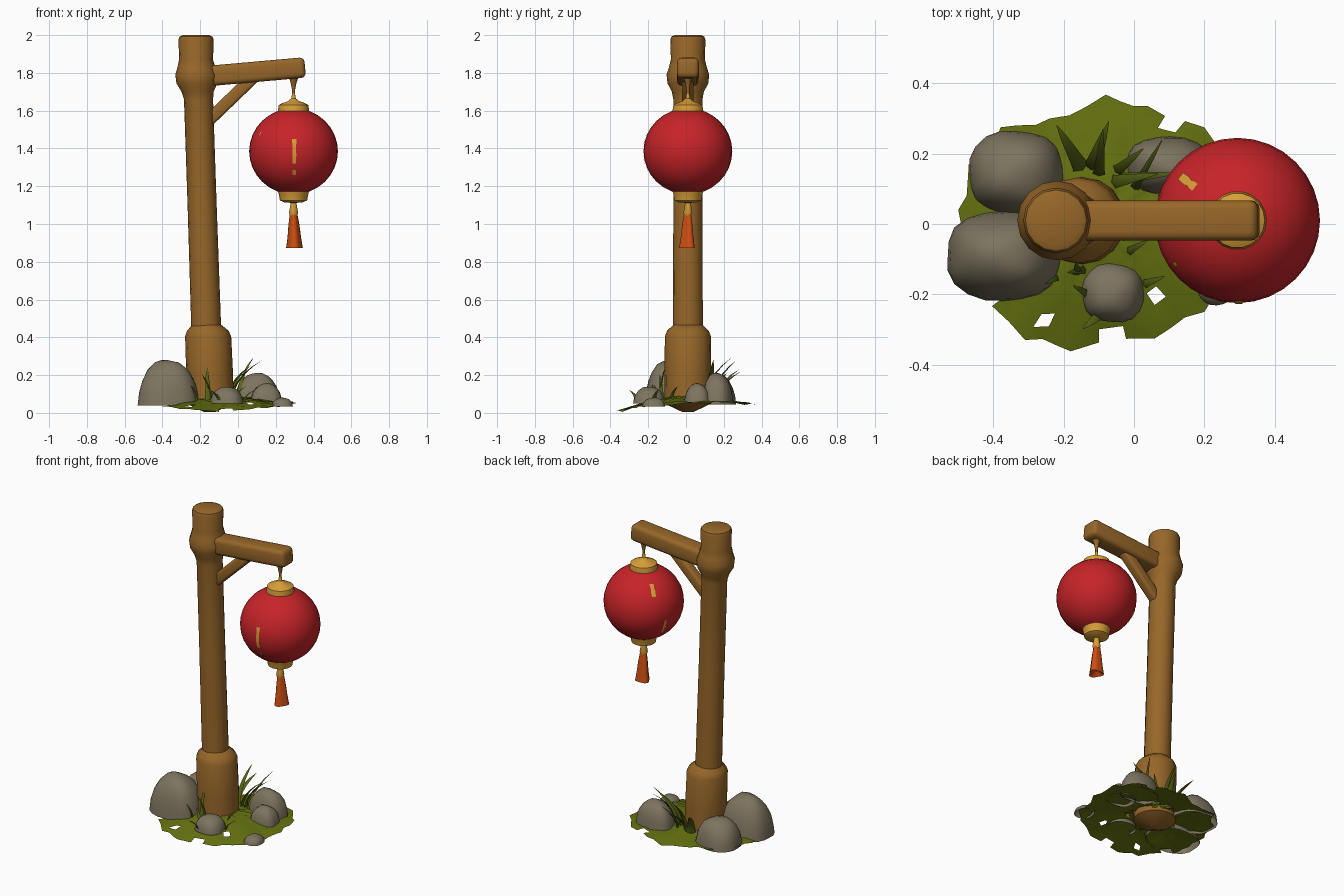
import bpy, bmesh, math, random
from mathutils import Vector, Matrix

if "Cube" in bpy.data.objects:
    bpy.data.objects.remove(bpy.data.objects["Cube"])
random.seed(4)

def mat(name, col):
    m = bpy.data.materials.new(name)
    m.diffuse_color = (*col, 1)
    m.use_nodes = True
    m.node_tree.nodes["Principled BSDF"].inputs["Base Color"].default_value = m.diffuse_color
    return m

WOOD = mat("brown wood", (0.31, 0.135, 0.022))
RED = mat("lantern red", (0.57, 0.017, 0.021))
GOLD = mat("gold", (0.68, 0.34, 0.04))
ORANGE = mat("tassel orange", (0.62, 0.08, 0.006))
MOSS = mat("moss green", (0.13, 0.165, 0.005))
BLADE = mat("grass green", (0.095, 0.13, 0.008))
STONE = mat("grey stone", (0.205, 0.175, 0.115))

def finish(bm, name, m, angle=40, normals=True):
    if normals:
        bmesh.ops.recalc_face_normals(bm, faces=bm.faces[:])
    me = bpy.data.meshes.new(name)
    bm.to_mesh(me)
    bm.free()
    me.materials.append(m)
    for p in me.polygons:
        p.use_smooth = True
    me.set_sharp_from_angle(angle=math.radians(angle))
    ob = bpy.data.objects.new(name, me)
    bpy.context.collection.objects.link(ob)
    return ob

def lathe(name, rings, m, sides=20, wave=None, angle=40):
    """Stacked rings given as (x, y, z, radius), capped at both ends."""
    bm = bmesh.new()
    loops = []
    for x, y, z, r in rings:
        loop = []
        for i in range(sides):
            a = math.tau * i / sides
            k = wave(a) if wave else 1
            loop.append(bm.verts.new((x + r * k * math.cos(a), y + r * k * math.sin(a), z)))
        loops.append(loop)
    for a, b in zip(loops, loops[1:]):
        for i in range(sides):
            j = (i + 1) % sides
            bm.faces.new((a[i], a[j], b[j], b[i]))
    bm.faces.new(loops[0])
    bm.faces.new(loops[-1])
    return finish(bm, name, m, angle)

def beam(name, p, q, w, h, bev, m):
    """Rounded box between two points."""
    p, q = Vector(p), Vector(q)
    d = q - p
    bm = bmesh.new()
    bmesh.ops.create_cube(bm, size=1)
    bmesh.ops.scale(bm, vec=(d.length, w, h), verts=bm.verts[:])
    bmesh.ops.bevel(bm, geom=bm.edges[:], offset=bev, segments=3, profile=0.5, affect='EDGES')
    M = Matrix.Translation((p + q) / 2) @ Matrix.Rotation(-math.atan2(d.z, d.x), 4, 'Y')
    bmesh.ops.transform(bm, matrix=M, verts=bm.verts[:])
    return finish(bm, name, m)

CY = 0.01
# post with knot ring near the top, and the thick foot
lathe("post", [(-0.17, CY, 0.30, 0.08), (-0.17, CY, 0.5, 0.079), (-0.19, CY, 1.1, 0.077),
               (-0.209, CY, 1.66, 0.077), (-0.214, CY, 1.70, 0.085), (-0.218, CY, 1.745, 0.108),
               (-0.219, CY, 1.79, 0.113), (-0.22, CY, 1.83, 0.1), (-0.222, CY, 1.87, 0.09),
               (-0.222, CY, 1.975, 0.093), (-0.222, CY, 1.992, 0.087), (-0.222, CY, 2.0, 0.07)], WOOD, 16)
lathe("post_foot", [(-0.15, CY, 0.005, 0.03), (-0.148, CY, 0.05, 0.125), (-0.15, CY, 0.2, 0.124),
                    (-0.158, CY, 0.405, 0.122), (-0.16, CY, 0.435, 0.11), (-0.165, CY, 0.465, 0.078)], WOOD, 16)
# arm and brace
beam("arm", (-0.22, CY, 1.778), (0.355, CY, 1.829), 0.115, 0.108, 0.025, WOOD)
beam("brace", (-0.18, CY, 1.525), (0.09, CY, 1.785), 0.062, 0.066, 0.016, WOOD)

# lantern
LX, LZ = 0.294, 1.385
lathe("hook", [(LX, CY, 1.79, 0.03), (LX, CY, 1.75, 0.016), (LX, CY, 1.71, 0.008), (LX, CY, 1.66, 0.008)], WOOD, 10)
lathe("top_cap", [(LX, CY, z, r) for z, r in
      ((1.695, 0.007), (1.665, 0.012), (1.65, 0.03), (1.64, 0.06), (1.63, 0.078), (1.597, 0.083), (1.57, 0.083))], GOLD, 18)
body = []
for i in range(1, 16):
    t = math.pi * i / 16
    body.append((LX, CY, LZ + 0.228 * math.cos(t), 0.235 * math.sin(t)))
lathe("lantern_body", body, RED, 32, angle=60)
lathe("bottom_cap", [(LX, CY, z, r) for z, r in
      ((1.2, 0.085), (1.17, 0.082), (1.163, 0.079), (1.125, 0.072), (1.115, 0.05), (1.112, 0.015),
       (1.06, 0.024), (1.045, 0.02))], GOLD, 18)

# worn gold flecks on the shade: azimuth, low z, high z, width
def fleck(name, az, z0, z1, w):
    bm = bmesh.new()
    rows = []
    for i in range(7):
        z = z0 + (z1 - z0) * i / 6
        r = 0.235 * math.sqrt(max(0, 1 - ((z - LZ) / 0.228) ** 2)) + 0.003
        ww = w * random.uniform(0.75, 1.1) / r / 2
        a = math.radians(az)
        rows.append([bm.verts.new((LX + r * math.cos(a + s * ww), CY + r * math.sin(a + s * ww), z)) for s in (-1, 0, 1)])
    for a, b in zip(rows, rows[1:]):
        for k in (0, 1):
            bm.faces.new((a[k], a[k + 1], b[k + 1], b[k]))
    finish(bm, name, GOLD, normals=False)

for i, f in enumerate([(-89, 1.32, 1.45, 0.024), (-89, 1.26, 1.285, 0.02), (158, 1.25, 1.35, 0.018),
                       (142, 1.5, 1.56, 0.025), (-145, 1.47, 1.49, 0.015)]):
    fleck("gold_fleck_%d" % i, *f)

# tassel with three folds and a ragged hem
tassel = lathe("tassel", [(LX, CY, 1.06, 0.018), (LX + 0.002, CY, 1.0, 0.027), (LX + 0.004, CY, 0.93, 0.034),
                          (LX + 0.005, CY, 0.872, 0.042), (LX + 0.005, CY, 0.895, 0.012)], ORANGE, 18,
               wave=lambda a: 1 + 0.14 * math.cos(3 * a - math.pi / 2))

# moss mat: a low dome over an uneven outline
OUT = [(0.31, 0.0), (0.29, 0.16), (0.2, 0.275), (0.04, 0.335), (-0.08, 0.368), (-0.24, 0.3), (-0.38, 0.275),
       (-0.47, 0.17), (-0.5, 0.04), (-0.5, -0.1), (-0.47, -0.2), (-0.31, -0.33), (-0.18, -0.362),
       (0.06, -0.325), (0.2, -0.25), (0.28, -0.17)]
MX, MY = -0.1, 0.0

def moss_z(x, y, t):
    edge = 0.028 + 0.05 * y + 0.06 * abs(x + 0.1)
    return edge + (0.095 - edge) * (1 - t ** 1.3)

bm = bmesh.new()
rings, RN, SUB = [], 9, 3
n = len(OUT) * SUB
rim = []
for i in range(n):
    a, b = Vector(OUT[i // SUB]), Vector(OUT[(i // SUB + 1) % len(OUT)])
    p = a.lerp(b, (i % SUB) / SUB) - Vector((MX, MY))
    rim.append(p * (random.uniform(0.95, 1.0) if i % SUB else 1.0))
for k in range(1, RN + 1):
    t = k / RN
    ring = []
    for p in rim:
        x, y = MX + p.x * t, MY + p.y * t
        ring.append(bm.verts.new((x, y, moss_z(x, y, t) + random.uniform(-0.006, 0.004))))
    rings.append(ring)
for a, b in zip(rings, rings[1:]):
    for i in range(n):
        j = (i + 1) % n
        bm.faces.new((a[i], b[i], b[j], a[j]))
bm.faces.ensure_lookup_table()
holes = [Vector(h) for h in ((-0.26, -0.26), (0.06, -0.18), (0.12, 0.28), (-0.42, -0.2), (-0.03, -0.3))]
gone = {min(bm.faces, key=lambda f: (f.calc_center_median().xy - h).length) for h in holes}
bmesh.ops.delete(bm, geom=list(gone), context='FACES')
finish(bm, "moss_mat", MOSS, normals=False)

# stones: open-bottomed boxy domes: x, y, base z, rx, ry, height
def stone(name, x, y, z, rx, ry, h, rot=0):
    bm = bmesh.new()
    bmesh.ops.create_icosphere(bm, subdivisions=3, radius=1)
    low = [v for v in bm.verts if v.co.z < -0.12]
    bmesh.ops.delete(bm, geom=low, context='VERTS')
    for v in bm.verts:
        c = v.co
        k = sum(abs(q) ** 2.5 for q in c) ** (-1 / 2.5)
        k *= 1 + 0.03 * math.sin(4 * c.x + 9 * x) * math.cos(5 * c.y + 7 * y)
        taper = 1 - 0.12 * max(c.z, 0)
        v.co = (c.x * k * rx * taper, c.y * k * ry * taper, c.z * k * h)
    M = Matrix.Translation((x, y, z)) @ Matrix.Rotation(rot, 4, 'Z')
    bmesh.ops.transform(bm, matrix=M, verts=bm.verts[:])
    finish(bm, name, STONE, 60, normals=False)

for i, s in enumerate([(-0.37, -0.09, 0.04, 0.163, 0.128, 0.238), (-0.335, 0.145, 0.045, 0.135, 0.12, 0.165),
                       (-0.06, -0.195, 0.05, 0.088, 0.085, 0.088), (0.1, 0.165, 0.06, 0.12, 0.082, 0.15, -0.05),
                       (0.15, 0.06, 0.055, 0.085, 0.07, 0.1), (0.235, -0.17, 0.035, 0.055, 0.06, 0.045)]):
    stone("stone_%d" % i, *s)

# grass blades: base, heading, reach, height, width
def blade(name, x, y, head, reach, h, w):
    bm = bmesh.new()
    d = Vector((math.cos(math.radians(head)), math.sin(math.radians(head)), 0))
    s = Vector((-d.y, d.x, 0))
    rows = []
    for i in range(6):
        t = i / 5
        c = Vector((x, y, 0.06)) + d * reach * t ** 1.7 + Vector((0, 0, h * (1.25 * t - 0.25 * t * t)))
        ww = w * (1 - t) ** 0.6 / 2 + 0.001
        rows.append([bm.verts.new(c + o) for o in (s * ww, d * ww * 0.5, -s * ww, -d * ww * 0.4)])
    for a, b in zip(rows, rows[1:]):
        for i in range(4):
            j = (i + 1) % 4
            bm.faces.new((a[i], a[j], b[j], b[i]))
    bm.faces.new(rows[-1])
    finish(bm, name, BLADE, 50)

BLADES = [(-0.15, 0.16, 120, 0.14, 0.17, 0.05), (-0.12, 0.16, 70, 0.14, 0.16, 0.05), (-0.1, 0.14, 85, 0.13, 0.22, 0.035),
          (-0.06, 0.12, 10, 0.13, 0.19, 0.04), (-0.04, 0.13, 5, 0.17, 0.22, 0.035), (-0.05, 0.15, 40, 0.1, 0.15, 0.035),
          (0.0, 0.1, 60, 0.16, 0.23, 0.025), (-0.14, -0.13, 190, 0.05, 0.14, 0.025), (-0.16, -0.14, 100, 0.03, 0.18, 0.03),
          (-0.13, -0.2, 150, 0.05, 0.09, 0.025), (-0.1, -0.26, 220, 0.06, 0.06, 0.03), (0.03, -0.17, 20, 0.06, 0.06, 0.025),
          (-0.02, -0.08, 30, 0.07, 0.08, 0.025), (-0.22, -0.15, 210, 0.04, 0.09, 0.025)]
for i, b in enumerate(BLADES):
    blade("grass_blade_%d" % i, *b)
